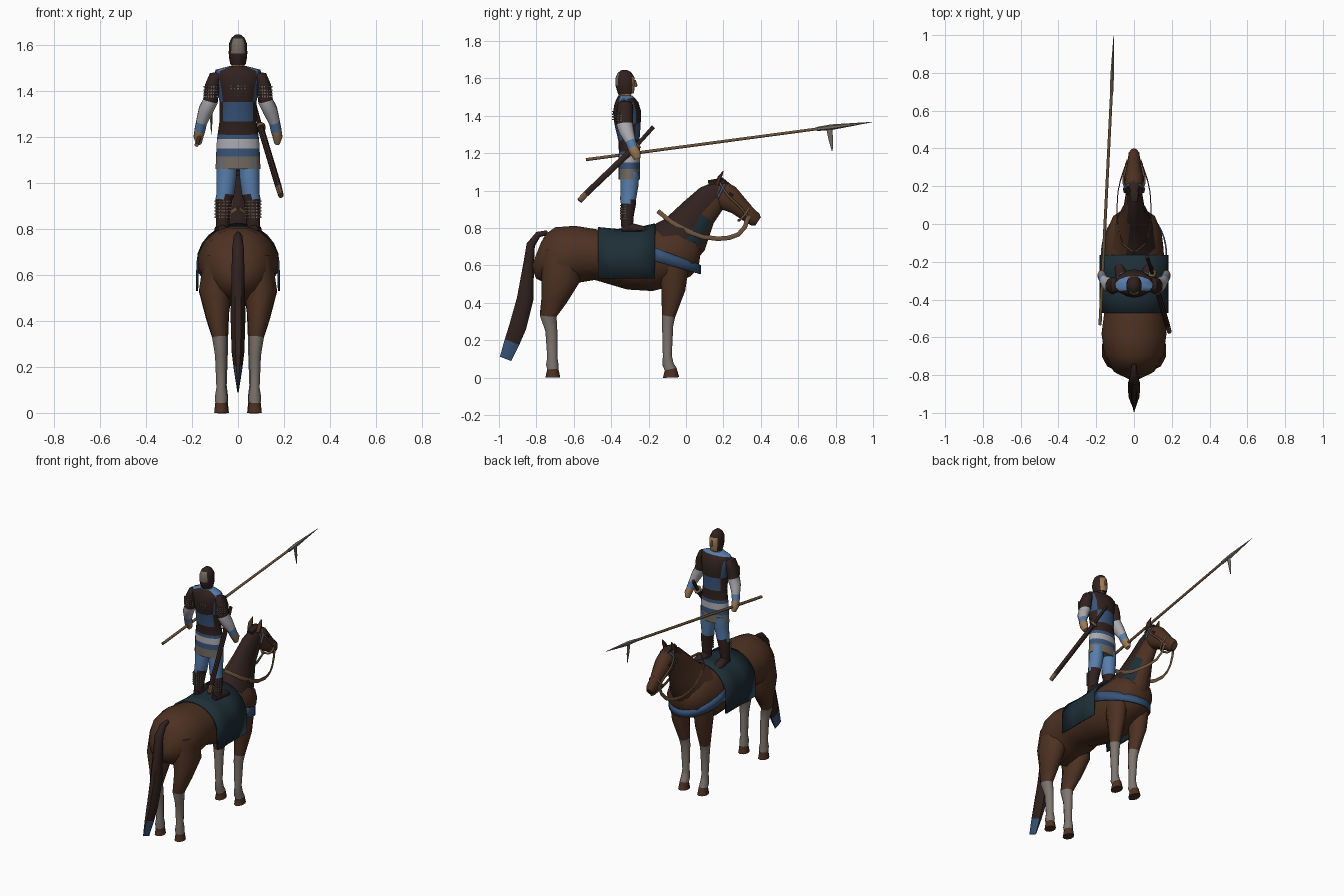
import bpy
import bmesh
from math import sin, cos, pi, radians
from mathutils import Matrix, Vector

cube = bpy.data.objects.get("Cube")
if cube:
    bpy.data.objects.remove(cube)

PALETTE = {
    "chestnut_coat": (.074, .031, .016),
    "pale_sock": (.21, .18, .158),
    "dark_leather": (.029, .015, .013),
    "teal_cloth": (.013, .028, .039),
    "blue_cloth": (.095, .205, .41),
    "strap_blue": (.04, .088, .19),
    "white_cloth": (.4, .4, .43),
    "worn_wood": (.15, .088, .045),
    "skin": (.34, .195, .095),
    "taupe_grey": (.17, .145, .12),
}
MATERIALS = {}
for label, rgb in PALETTE.items():
    mat = bpy.data.materials.new(label)
    mat.use_nodes = True
    mat.diffuse_color = (*rgb, 1)
    shader = mat.node_tree.nodes["Principled BSDF"]
    shader.inputs["Base Color"].default_value = (*rgb, 1)
    shader.inputs["Roughness"].default_value = .9
    MATERIALS[label] = mat


def finish(name, bm, paint, crease=50):
    """Colour faces by a fixed name or a rule(centre, normal), then link the object."""
    bmesh.ops.recalc_face_normals(bm, faces=bm.faces)
    used = []
    for face in bm.faces:
        face.smooth = True
        label = paint if isinstance(paint, str) else paint(face.calc_center_median(), face.normal)
        if label not in used:
            used.append(label)
        face.material_index = used.index(label)
    mesh = bpy.data.meshes.new(name)
    bm.to_mesh(mesh)
    bm.free()
    for label in used:
        mesh.materials.append(MATERIALS[label])
    mesh.set_sharp_from_angle(angle=radians(crease))
    obj = bpy.data.objects.new(name, mesh)
    bpy.context.collection.objects.link(obj)
    return obj


def skin_rows(bm, rows, closed):
    count = len(rows[0])
    for low, high in zip(rows, rows[1:]):
        for i in range(count if closed else count - 1):
            j = (i + 1) % count
            bm.faces.new((low[i], low[j], high[j], high[i]))


def loft(name, rings, paint, sides=10, mirror=1):
    """Elliptical tube; each ring is x, y, z, half width, half depth."""
    bm = bmesh.new()
    centres = [Vector((mirror * r[0], r[1], r[2])) for r in rings]
    rows = []
    for k, ring in enumerate(rings):
        along = (centres[min(k + 1, len(rings) - 1)] - centres[max(k - 1, 0)]).normalized()
        side = Vector((1, 0, 0))
        side = (side - along * side.dot(along)).normalized()
        other = along.cross(side)
        row = []
        for i in range(sides):
            a = 2 * pi * (i + .5) / sides
            row.append(bm.verts.new(centres[k] + side * cos(a) * ring[3] + other * sin(a) * ring[4]))
        rows.append(row)
    skin_rows(bm, rows, True)
    bm.faces.new(rows[0])
    bm.faces.new(rows[-1])
    return finish(name, bm, paint)


def sheet(name, rows, paint, thickness=.008):
    bm = bmesh.new()
    skin_rows(bm, [[bm.verts.new(p) for p in row] for row in rows], False)
    obj = finish(name, bm, paint)
    solid = obj.modifiers.new("thickness", "SOLIDIFY")
    solid.thickness = thickness
    solid.offset = 0


def studs(name, centre, rx, ry, angles, rows, label):
    """Rows of tiny square studs around an upright elliptical part."""
    bm = bmesh.new()
    for row in range(rows):
        for a in angles:
            turn = radians(a)
            spot = Vector(centre) + Vector((rx * sin(turn), ry * cos(turn), row * .014))
            bmesh.ops.create_cube(bm, size=.007, matrix=Matrix.Translation(spot))
    finish(name, bm, label)


def cord(name, points, label, radius):
    curve = bpy.data.curves.new(name, "CURVE")
    curve.dimensions = "3D"
    curve.bevel_depth = radius
    curve.bevel_resolution = 1
    curve.resolution_u = 5
    spline = curve.splines.new("BEZIER")
    spline.bezier_points.add(len(points) - 1)
    for knot, point in zip(spline.bezier_points, points):
        knot.co = point
        knot.handle_left_type = knot.handle_right_type = "AUTO"
    curve.materials.append(MATERIALS[label])
    bpy.context.collection.objects.link(bpy.data.objects.new(name, curve))


def by_height(*bands):
    """Rule from (lower limit, colour) pairs listed from the top down."""
    return lambda c, n: next(label for limit, label in bands if c.z > limit)


# Horse trunk, neck and head
loft("horse_trunk", [
    (0, -.8, .66, .05, .07), (0, -.775, .65, .11, .125), (0, -.69, .635, .16, .172),
    (0, -.58, .66, .175, .155), (0, -.47, .655, .16, .137), (0, -.3, .622, .162, .155),
    (0, -.2, .63, .162, .172), (0, -.14, .642, .16, .168), (0, -.04, .66, .148, .15),
    (0, .04, .65, .112, .11), (0, .075, .645, .06, .06)], "chestnut_coat", 16)


# The mane falls on the left, edged by a cloth strip
def neck_paint(c, n):
    if c.x < -.035 or c.y > .18:
        return "chestnut_coat"
    crest = n.z - n.y
    if crest > -.2:
        return "dark_leather"
    return "teal_cloth" if crest > -.75 and c.y < .1 else "chestnut_coat"


loft("horse_neck", [
    (0, -.08, .7, .13, .15), (0, -.005, .765, .095, .135), (0, .07, .885, .058, .098),
    (0, .135, .955, .047, .085), (0, .19, 1.0, .04, .06)], neck_paint, 18)
loft("horse_head", [
    (0, .15, 1.01, .032, .05), (0, .18, .99, .047, .07), (0, .225, .96, .054, .074),
    (0, .28, .92, .042, .055), (0, .335, .87, .033, .044), (0, .37, .845, .03, .04),
    (0, .385, .835, .02, .028)], "chestnut_coat", 12)
loft("forelock", [(0, .12, 1.035, .02, .02), (0, .19, 1.05, .032, .02),
                  (0, .28, .985, .01, .012)], "dark_leather", 6)


def tail_paint(c, n):
    return "strap_blue" if c.z < .2 and abs(n.x) > .85 else "dark_leather"


loft("tail", [
    (0, -.74, .775, .012, .014), (0, -.79, .765, .02, .018), (0, -.83, .71, .028, .025),
    (0, -.84, .62, .03, .03), (0, -.86, .42, .035, .048), (0, -.9, .27, .03, .05),
    (0, -.93, .19, .019, .045), (0, -.965, .1, .004, .035)], tail_paint, 8)

leg_paint = by_height((.33, "chestnut_coat"), (.045, "pale_sock"), (-1, "chestnut_coat"))
for s, side in ((1, "left"), (-1, "right")):
    # Horse legs, ears and eyes
    loft(side + "_hind_leg", [
        (.09, -.665, .68, .06, .1), (.098, -.67, .53, .075, .105), (.09, -.705, .42, .052, .07),
        (.08, -.737, .33, .034, .045), (.075, -.72, .25, .026, .032), (.073, -.715, .11, .022, .027),
        (.073, -.715, .07, .029, .033), (.073, -.712, .045, .027, .03), (.073, -.712, 0, .032, .04)],
        leg_paint, 10, s)
    loft(side + "_fore_leg", [
        (.085, -.07, .62, .06, .09), (.085, -.068, .47, .05, .064), (.075, -.093, .33, .034, .036),
        (.072, -.098, .28, .03, .03), (.07, -.1, .12, .022, .024), (.07, -.096, .07, .028, .03),
        (.07, -.082, .045, .027, .032), (.07, -.08, 0, .032, .044)], leg_paint, 10, s)
    loft(side + "_ear", [(.03, .165, 1.03, .016, .014), (.034, .18, 1.07, .015, .011),
                         (.032, .2, 1.105, .002, .002)], "chestnut_coat", 6, s)
    loft(side + "_horse_eye", [(.046, .23, .985, .008, .008), (.046, .25, .97, .008, .008)],
         "dark_leather", 6, s)

    # Flat reins and bridle
    path = [(.036, .335, .865), (.042, .315, .805), (.055, .28, .765), (.072, .23, .747),
            (.085, .17, .742), (.09, .09, .752), (.09, .02, .778), (.08, -.05, .812),
            (.06, -.105, .853), (.004, -.15, .89)]
    loft(side + "_rein", [(*p, .003, .012) for p in path], "worn_wood", 6, s)
    cord(side + "_cheek_strap", [(s * .03, .175, 1.05), (s * .056, .22, .98), (s * .042, .3, .9),
                                 (s * .036, .33, .86)], "worn_wood", .006)
    cord(side + "_noseband", [(0, .34, .925), (s * .037, .325, .885), (s * .03, .29, .845),
                              (0, .28, .84)], "worn_wood", .007)
    cord(side + "_browband", [(0, .215, 1.04), (s * .043, .2, 1.02), (s * .05, .17, .96)],
         "strap_blue", .007)

    # Rider legs, boots and feet
    loft(side + "_rider_leg", [
        (.048, -.3, 1.1, .046, .05), (.05, -.302, 1.03, .046, .048), (.055, -.31, .95, .04, .042),
        (.062, -.308, .925, .038, .04), (.065, -.315, .87, .034, .036), (.068, -.315, .79, .028, .03)],
        by_height((.94, "blue_cloth"), (-1, "dark_leather")), 10, s)
    studs(side + "_boot_studs", (s * .065, -.314, .85), .035, .037, range(110, 260, 20), 6,
          "taupe_grey")
    loft(side + "_foot", [(.068, -.345, .797, .02, .02), (.068, -.3, .802, .03, .028),
                          (.075, -.235, .793, .03, .02), (.077, -.205, .785, .012, .01)],
         "dark_leather", 8, s)

    # Rider arms
    loft(side + "_arm", [
        (.075, -.325, 1.465, .02, .03), (.1, -.325, 1.458, .03, .042),
        (.112, -.327, 1.42, .034, .045), (.12, -.328, 1.355, .034, .044),
        (.14, -.318, 1.315, .033, .04), (.158, -.298, 1.265, .025, .029),
        (.166, -.285, 1.228, .024, .027), (.172, -.27, 1.2, .022, .028), (.17, -.26, 1.17, .012, .018)],
        by_height((1.35, "dark_leather"), (1.265, "white_cloth"),
                  (1.225, "blue_cloth"), (-1, "skin")), 10, s)
    studs(side + "_sleeve_studs", (s * .117, -.327, 1.375), .034, .045, range(120, 250, 20), 4,
          "taupe_grey")

# Saddle blanket draped over the back
rows = []
for y, top in ((-.47, .8), (-.37, .79), (-.27, .795), (-.165, .82)):
    arch = [(.176 * sin(a * pi / 12), y, .65 + (top - .65) * cos(a * pi / 12)) for a in range(-6, 7)]
    rows.append([(-.178, y, .53)] + arch + [(.178, y, .53)])
sheet("saddle_blanket", rows, "teal_cloth", .01)

# Breast strap, narrowing towards the front
rows = []
for edge in (-1, 1):
    turns = [pi * i / 16 for i in range(-8, 9)]
    rows.append([(.172 * sin(a), -.165 + .24 * cos(a),
                  .658 - .08 * cos(a) + edge * (.036 - .012 * cos(a))) for a in turns])
sheet("breast_strap", rows, "strap_blue")

# Rider torso with striped skirt
stripes = by_height((1.497, "blue_cloth"), (1.21, "dark_leather"), (1.19, "strap_blue"),
                    (1.15, "white_cloth"), (1.115, "strap_blue"), (-1, "taupe_grey"))


def torso_paint(c, n):
    waist = 1.27 < c.z < 1.36 and abs(c.x) < .07
    flank = 1.36 < c.z < 1.48 and abs(c.x) > .07
    return "strap_blue" if waist or flank else stripes(c, n)


loft("rider_torso", [
    (0, -.303, 1.06, .1, .058), (0, -.303, 1.115, .098, .058), (0, -.303, 1.15, .096, .058),
    (0, -.303, 1.19, .094, .057), (0, -.303, 1.21, .091, .056), (0, -.305, 1.27, .082, .057),
    (0, -.312, 1.355, .083, .07), (0, -.315, 1.42, .094, .075), (0, -.32, 1.465, .106, .065),
    (0, -.325, 1.49, .1, .05), (0, -.325, 1.508, .036, .037)], torso_paint, 14)
studs("back_studs", (0, -.318, 1.38), .09, .073, range(160, 210, 10), 4, "taupe_grey")
loft("rider_neck", [(0, -.325, 1.49, .032, .034), (0, -.322, 1.55, .029, .033)], "skin", 8)


# Hooded head with an open face
def head_paint(c, n):
    if n.y > .45 and c.z < 1.605:
        return "skin"
    if n.y < -.75 and 1.55 < c.z < 1.62:
        return "taupe_grey"
    return "dark_leather"


loft("rider_head", [
    (0, -.32, 1.515, .034, .042), (0, -.322, 1.535, .039, .048), (0, -.325, 1.565, .042, .054),
    (0, -.327, 1.605, .04, .052), (0, -.33, 1.63, .029, .038), (0, -.33, 1.645, .01, .014)],
    head_paint, 12)
loft("nose", [(0, -.272, 1.59, .004, .004), (0, -.268, 1.56, .007, .009),
              (0, -.272, 1.555, .005, .005)], "skin", 6)

# Sheathed sword on the left hip
loft("scabbard", [(.187, -.57, .945, .012, .016), (.177, -.537, .98, .014, .017),
                  (.1, -.27, 1.235, .014, .018)],
     by_height((.98, "dark_leather"), (-1, "worn_wood")), 8)
loft("sword_guard", [(.1, -.27, 1.235, .022, .026), (.096, -.26, 1.246, .022, .026)], "worn_wood", 8)
loft("sword_grip", [(.097, -.26, 1.245, .009, .011), (.07, -.175, 1.34, .01, .012)],
     "dark_leather", 8)

# Long spear with a side hook in the right hand
loft("spear_shaft", [(-.18, -.535, 1.165, .009, .009), (-.118, .72, 1.332, .008, .008)],
     "worn_wood", 8)
loft("spear_blade", [(-.118, .7, 1.329, .01, .011), (-.116, .78, 1.339, .011, .015),
                     (-.108, .995, 1.366, .001, .001)], "taupe_grey", 6)
loft("spear_hook", [(-.116, .765, 1.335, .006, .016), (-.116, .775, 1.27, .006, .012),
                    (-.116, .782, 1.21, .001, .002)], "taupe_grey", 6)
